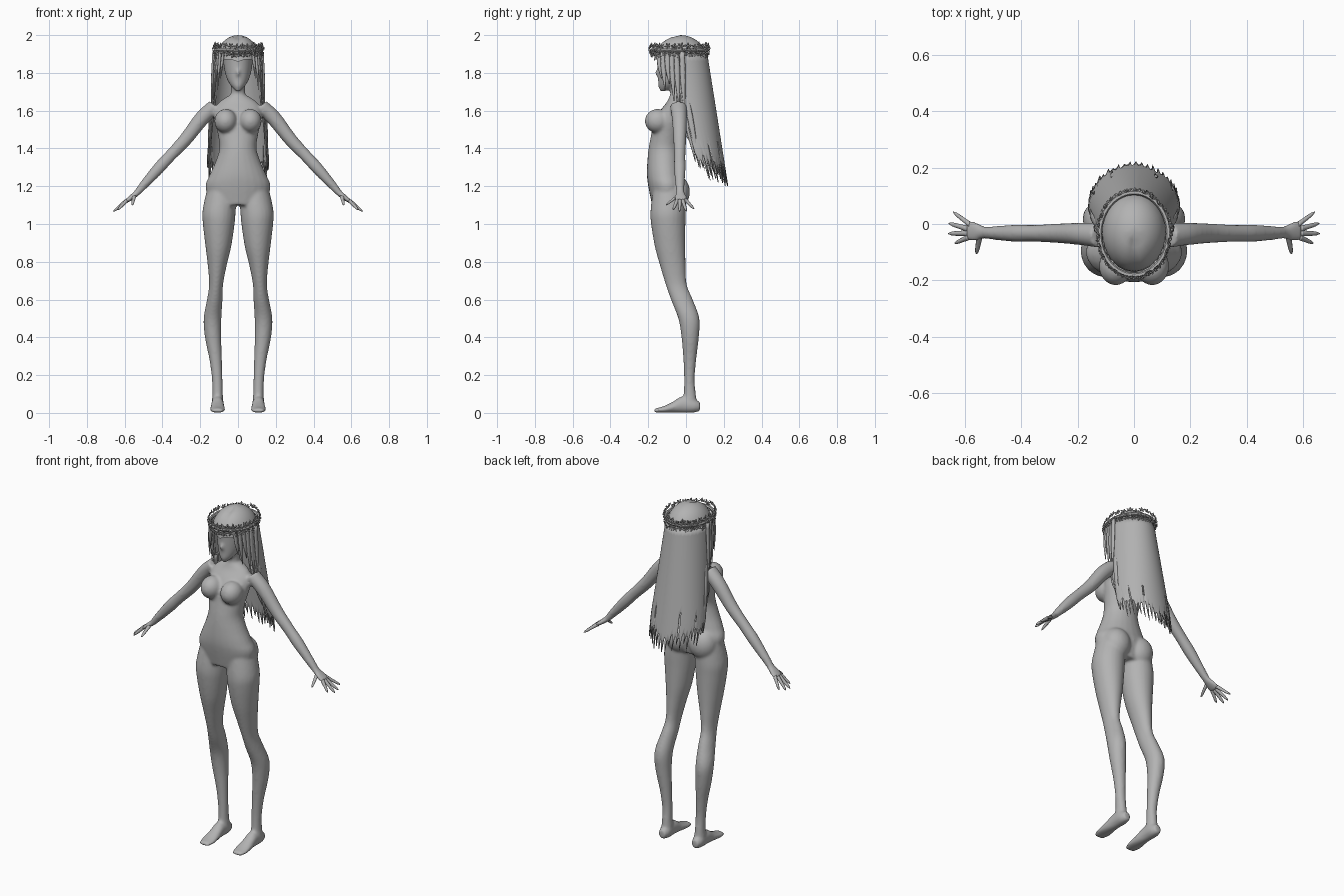
import bpy, bmesh, math, random
from mathutils import Vector, Matrix

random.seed(4)
cube = bpy.data.objects.get("Cube")
if cube:
    bpy.data.objects.remove(cube, do_unlink=True)

grey = bpy.data.materials.new("plain grey")
grey.use_nodes = True
grey.diffuse_color = (0.45, 0.45, 0.45, 1)
grey.node_tree.nodes["Principled BSDF"].inputs["Base Color"].default_value = (0.45, 0.45, 0.45, 1)

X, Y, Z = Vector((1, 0, 0)), Vector((0, 1, 0)), Vector((0, 0, 1))


def finish(name, bm, smooth=True, recalc=True):
    if recalc:
        bmesh.ops.recalc_face_normals(bm, faces=bm.faces)
    for f in bm.faces:
        f.smooth = smooth
    mesh = bpy.data.meshes.new(name)
    bm.to_mesh(mesh)
    bm.free()
    mesh.materials.append(grey)
    ob = bpy.data.objects.new(name, mesh)
    bpy.context.collection.objects.link(ob)
    return ob


def spline(rows, steps=4):
    """Smooth curve through rows of numbers."""
    out = []
    for i in range(len(rows) - 1):
        quad = [rows[max(i - 1, 0)], rows[i], rows[i + 1], rows[min(i + 2, len(rows) - 1)]]
        for k in range(steps):
            t = k / steps
            out.append([b + (c - a) * t / 2 + (a - 2.5 * b + 2 * c - d / 2) * t * t
                        + (1.5 * b - a / 2 - 1.5 * c + d / 2) * t ** 3
                        for a, b, c, d in zip(*quad)])
    return out + [list(rows[-1])]


def loft(bm, rows, u=X, v=Y, side=1, sides=24):
    """Closed tube through rows of (x, y, z, radius along u, radius along v)."""
    rings = []
    for x, y, z, a, b in spline(rows):
        c = Vector((x * side, y, z))
        angles = [math.tau * k / sides for k in range(sides)]
        rings.append([bm.verts.new(c + u * a * math.cos(t) + v * b * math.sin(t)) for t in angles])
    for r, s in zip(rings, rings[1:]):
        for k in range(sides):
            n = (k + 1) % sides
            bm.faces.new((r[k], r[n], s[n], s[k]))
    bm.faces.new(rings[0][::-1])
    bm.faces.new(rings[-1])


def ball(bm, centre, radii):
    m = Matrix.Translation(centre) @ Matrix.Diagonal((*radii, 1))
    bmesh.ops.create_uvsphere(bm, u_segments=24, v_segments=16, radius=1, matrix=m)


# Body: overlapping volumes fused into one skin
body = bmesh.new()
torso = [(1.10, -.10, .15, .08), (1.20, -.10, .172, .10), (1.26, -.11, .15, .097),
         (1.33, -.115, .119, .09), (1.40, -.113, .098, .085), (1.47, -.10, .106, .085),
         (1.54, -.085, .122, .085), (1.60, -.065, .125, .072), (1.645, -.05, .10, .052),
         (1.68, -.045, .048, .04)]
loft(body, [(0, y, z, a, b) for z, y, a, b in torso])
loft(body, [(0, -.04, 1.62, .05, .045), (0, -.045, 1.69, .038, .038), (0, -.05, 1.80, .04, .042)])
head = [(1.703, -.123, .010, .014), (1.73, -.10, .036, .047), (1.76, -.08, .055, .068),
        (1.80, -.06, .069, .09), (1.85, -.05, .077, .102), (1.90, -.045, .08, .108),
        (1.95, -.04, .066, .09)]
loft(body, [(0, y, z, a, b) for z, y, a, b in head])
ball(body, (0, -.15, 1.80), (.009, .014, .02))

leg = [(.085, -.09, 1.18, .08, .085), (.10, -.095, 1.07, .088, .093), (.102, -.094, 1.0, .084, .091),
       (.104, -.084, .88, .068, .081), (.11, -.07, .78, .05, .068), (.116, -.052, .68, .037, .056),
       (.123, -.022, .60, .041, .058), (.135, .015, .50, .047, .056), (.132, .022, .40, .043, .046),
       (.118, .02, .28, .033, .034), (.11, .018, .18, .028, .028), (.108, .02, .10, .028, .032),
       (.108, .022, .03, .033, .04)]
foot = [(.108, .074, .034, .02, .024), (.108, .04, .038, .033, .037), (.108, -.02, .044, .033, .044),
        (.108, -.07, .03, .037, .029), (.108, -.12, .018, .041, .017), (.108, -.168, .012, .03, .011)]
arm = [(.12, -.04, 1.625, .045, .04), (.19, -.035, 1.56, .04, .04), (.28, -.033, 1.445, .034, .035),
       (.36, -.033, 1.36, .03, .031), (.42, -.033, 1.295, .031, .031), (.50, -.032, 1.205, .024, .023),
       (.535, -.03, 1.165, .023, .017), (.565, -.027, 1.14, .035, .014), (.592, -.025, 1.12, .035, .011)]
for s in (1, -1):
    across = Vector((.76 * s, 0, .65))
    loft(body, leg, side=s)
    loft(body, foot, X, Z, s)
    loft(body, arm, Y, across, s)
    ball(body, (s * .065, -.15, 1.545), (.06, .068, .064))
    ball(body, (s * .078, -.055, 1.17), (.08, .076, .09))
skin = finish("body", body)
fuse = skin.modifiers.new("fuse", "REMESH")
fuse.mode = "VOXEL"
fuse.voxel_size = .008
fuse.use_smooth_shade = True
relax = skin.modifiers.new("relax", "SMOOTH")
relax.factor = .5
relax.iterations = 6

# Fingers: root y, root x, tip position
fingers = bmesh.new()
digits = [(-.05, .55, (.56, -.107, 1.10)), (-.047, .588, (.637, -.068, 1.075)),
          (-.033, .592, (.66, -.034, 1.066)), (-.017, .592, (.658, .002, 1.068)),
          (-.003, .582, (.642, .042, 1.08))]
for s in (1, -1):
    for y, x, tip in digits:
        root = Vector((x, y, 1.125 + (.588 - x) * .5))
        end = Vector(tip)
        rows = [(*root.lerp(end, t), r, r) for t, r in ((0, .011), (.4, .009), (.8, .007), (1, .002))]
        if y == -.05:
            loft(fingers, rows, X, Z, s, 10)
        else:
            loft(fingers, rows, Y, Vector((.6 * s, 0, .8)), s, 10)
finish("fingers", fingers)

# Hair cap over the skull
cap = bmesh.new()
ball(cap, (0, -.03, 1.87), (.115, .14, .13))
low = [v for v in cap.verts if v.co.z < 1.868]
bmesh.ops.delete(cap, geom=low, context="VERTS")
for v in cap.verts:
    if v.co.y < -.03:
        v.co.z -= .012 * math.exp(-(v.co.x / .015) ** 2)
finish("hair_cap", cap)

# Long hair curtain with a ragged hem
hair = bmesh.new()
COLS, ROWS = 72, 16
grid = []
hem = []
for c in range(COLS + 1):
    f = 2 * c / COLS - 1
    jag = random.uniform(.05, .12) if c % 3 == 1 else random.uniform(-.02, .03)
    hem.append(1.36 - .07 * (1 - abs(f)) - jag)
for r in range(ROWS + 1):
    t = r / ROWS
    row = []
    for c in range(COLS + 1):
        f = 2 * c / COLS - 1
        z = 1.90 + (hem[c] - 1.90) * t
        d = (1.90 - z) / .6
        phi = f * math.radians(112 - 22 * d)
        rx = .116 + .045 * min(1, d * 1.1)
        row.append(hair.verts.new((rx * math.sin(phi), -.03 + .095 * d + .14 * math.cos(phi), z)))
    grid.append(row)
gaps = {(14, 24), (13, 24), (12, 24), (14, 47), (13, 47), (14, 58), (14, 11), (13, 58)}
for r in range(ROWS):
    for c in range(COLS):
        if (r, c) not in gaps:
            hair.faces.new((grid[r][c], grid[r + 1][c], grid[r + 1][c + 1], grid[r][c + 1]))
curtain = finish("long_hair", hair)
thick = curtain.modifiers.new("thickness", "SOLIDIFY")
thick.thickness = .006
thick.offset = 0

# Tapered locks framing the face and shoulders
locks = bmesh.new()
strands = [(.078, -.142, 1.77), (.094, -.122, 1.71), (.104, -.10, 1.74), (.112, -.075, 1.65),
           (.118, -.05, 1.63), (.128, -.02, 1.60)]
for s in (1, -1):
    for x, y, z in strands:
        mid = (1.91 + z) / 2
        loft(locks, [(x, y, 1.91, .008, .014), (x + .008, y + .004, mid, .007, .014),
                     (x + .014, y + .012, z, .001, .002)], side=s, sides=8)
    for x, y, z in ((.145, .03, 1.33), (.152, .05, 1.30), (.138, .01, 1.42)):
        loft(locks, [(x - .02, y - .05, 1.68, .005, .014), (x, y - .02, 1.52, .005, .015),
                     (x + .004, y + .02, z, .001, .002)], side=s, sides=8)
finish("hair_locks", locks)

# Flower wreath: a vine ring carrying small five-petalled flowers
wreath = bmesh.new()


def wreath_point(angle, grow=0):
    return Vector(((.122 + grow) * math.cos(angle), -.035 + (.147 + grow) * math.sin(angle), 1.92))


def flower(centre, n, size, spin):
    t = Z.cross(n).normalized()
    up = n.cross(t)

    def at(a, r, out):
        return wreath.verts.new(centre + (t * math.cos(a) + up * math.sin(a)) * r * size + n * out)

    for k in range(5):
        a = spin + math.tau * k / 5
        heart, tip = at(a, .05, 0), at(a, 1, .006)
        left, right, ridge = at(a + .5, .62, .003), at(a - .5, .62, .003), at(a, .55, .009)
        for p, q in ((heart, right), (right, tip), (tip, left), (left, heart)):
            wreath.faces.new((p, q, ridge))
    bmesh.ops.create_icosphere(wreath, subdivisions=1, radius=size * .2,
                               matrix=Matrix.Translation(centre + n * .004))


COUNT = 26
for k in range(COUNT):
    for row in (-1, 1):
        angle = math.tau * (k + row * .25) / COUNT
        n = Vector((math.cos(angle), math.sin(angle) * .9, row * .35)).normalized()
        p = wreath_point(angle, random.uniform(0, .006)) + Z * (row * .018 + random.uniform(-.006, .006))
        flower(p, n, random.uniform(.019, .024), random.uniform(0, 1))
vine = []
for k in range(48):
    c = wreath_point(math.tau * k / 48)
    out = Vector((c.x, c.y + .035, 0)).normalized()
    vine.append([wreath.verts.new(c + (out * math.cos(b) + Z * math.sin(b)) * .009)
                 for b in (math.tau * j / 6 for j in range(6))])
for k in range(48):
    a, b = vine[k], vine[(k + 1) % 48]
    for j in range(6):
        wreath.faces.new((a[j], b[j], b[(j + 1) % 6], a[(j + 1) % 6]))
finish("flower_wreath", wreath, smooth=False, recalc=False)
